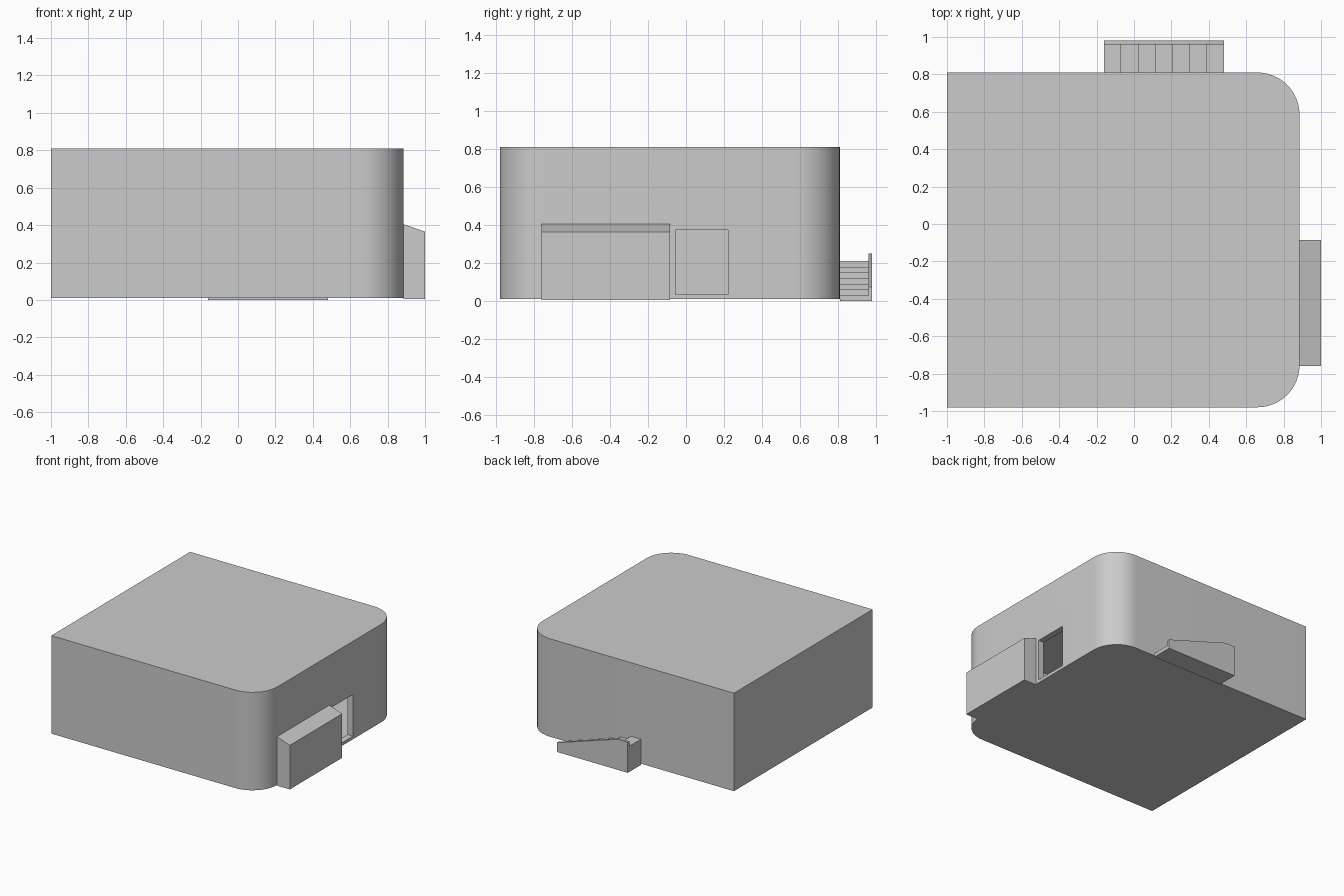
import bpy, bmesh
from math import sin, cos, pi

if "Cube" in bpy.data.objects:
    bpy.data.objects.remove(bpy.data.objects["Cube"])


def finish(bm, name):
    bmesh.ops.recalc_face_normals(bm, faces=bm.faces)
    me = bpy.data.meshes.new(name)
    bm.to_mesh(me)
    bm.free()
    ob = bpy.data.objects.new(name, me)
    bpy.context.collection.objects.link(ob)
    bpy.ops.object.select_all(action='DESELECT')
    ob.select_set(True)
    bpy.context.view_layer.objects.active = ob
    bpy.ops.object.shade_smooth_by_angle(angle=0.6)
    return ob


def extrude_xz(name, profile, y0, y1):
    """Extrude an x-z profile along y."""
    bm = bmesh.new()
    f = bm.faces.new([bm.verts.new((x, y0, z)) for x, z in profile])
    r = bmesh.ops.extrude_face_region(bm, geom=[f])
    vs = [g for g in r['geom'] if isinstance(g, bmesh.types.BMVert)]
    bmesh.ops.translate(bm, verts=vs, vec=(0, y1 - y0, 0))
    return finish(bm, name)


# Building shell: two rounded corners on the right, hollow, with a window opening
X0, X1, Y0, Y1, Z0, Z1, R, N = -1.0, 0.885, -0.98, 0.81, 0.01, 0.81, 0.225, 12


def corner(cy, a0):
    return [(X1 - R + R * cos(a0 + pi / 2 * i / N), cy + R * sin(a0 + pi / 2 * i / N))
            for i in range(N + 1)]


outline = [(X0, Y0)] + corner(Y0 + R, -pi / 2) + corner(Y1 - R, 0) + [(X0, Y1)]
bm = bmesh.new()
low = [bm.verts.new((x, y, Z0)) for x, y in outline]
top = [bm.verts.new((x, y, Z1)) for x, y in outline]
bm.faces.new(low[::-1])
bm.faces.new(top)
n = len(outline)
wall = N + 1                      # index of the flat right wall
for i in range(n):
    if i != wall:
        j = (i + 1) % n
        bm.faces.new((low[i], low[j], top[j], top[i]))

# Right wall around the window, plus window jambs
outer = [low[wall], low[wall + 1], top[wall + 1], top[wall]]
hole = [(-0.055, 0.035), (0.22, 0.035), (0.22, 0.375), (-0.055, 0.375)]
rim = [bm.verts.new((X1, y, z)) for y, z in hole]
jamb = [bm.verts.new((X1 - 0.05, y, z)) for y, z in hole]
for a, b in ((outer, rim), (rim, jamb)):
    for i in range(4):
        j = (i + 1) % 4
        bm.faces.new((a[i], a[j], b[j], b[i]))
finish(bm, "building_shell")

# Side porch with sloping roof
extrude_xz("side_porch", [(0.885, 0.005), (1.0, 0.005), (1.0, 0.365), (0.885, 0.405)], -0.76, -0.085)

# Back stairs climbing towards -x
SX0, SX1, steps, height = -0.16, 0.48, 7, 0.21
run, rise = (SX1 - SX0) / steps, height / steps
prof = [(SX0, 0), (SX1, 0)]
for i in range(steps):
    x = SX1 - i * run
    prof += [(x, (i + 1) * rise), (x - run, (i + 1) * rise)]
extrude_xz("back_stairs", prof, 0.81, 0.96)

# Stair parapet on the outer side
extrude_xz("stair_parapet", [(SX0, 0), (SX1, 0), (SX1, 0.075), (SX0 + run, 0.25), (SX0, 0.25)], 0.96, 0.98)
